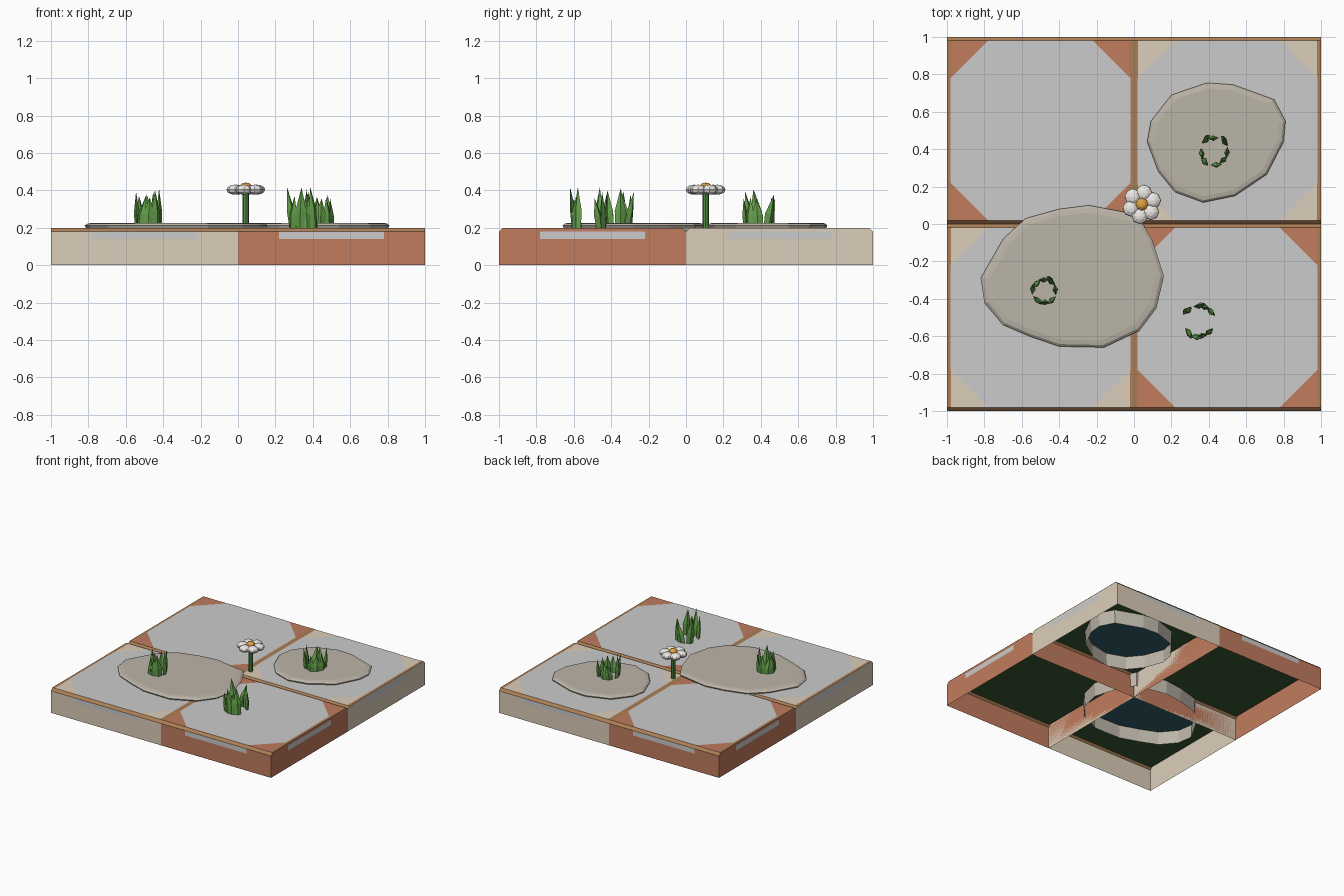
import bpy, bmesh, math, random
from mathutils import Vector

if "Cube" in bpy.data.objects:
    bpy.data.objects.remove(bpy.data.objects["Cube"])
random.seed(4)

def mat(name, c):
    m = bpy.data.materials.new(name)
    m.diffuse_color = (*c, 1)
    m.use_nodes = True
    m.node_tree.nodes["Principled BSDF"].inputs["Base Color"].default_value = m.diffuse_color
    return m

TERRA = mat("terracotta", (0.53, 0.20, 0.11))
CREAM = mat("cream", (0.72, 0.62, 0.49))
BROWN = mat("brown", (0.42, 0.21, 0.09))
PALE = mat("pale", (0.70, 0.70, 0.68))
STONE = mat("stone", (0.50, 0.46, 0.39))
GREEN = mat("turf_underside", (0.04, 0.10, 0.03))
TEAL = mat("stone_underside", (0.03, 0.12, 0.14))
LEAF = mat("leaf", (0.13, 0.36, 0.07))
STEM = mat("stem", (0.08, 0.26, 0.06))
WHITE = mat("petal_white", (0.85, 0.82, 0.78))
GOLD = mat("gold", (0.75, 0.36, 0.05))

def mesh(name, verts, faces, *mats):
    me = bpy.data.meshes.new(name)
    me.from_pydata(verts, [], faces)
    for m in mats:
        me.materials.append(m)
    ob = bpy.data.objects.new(name, me)
    bpy.context.collection.objects.link(ob)
    return ob

def sheet(name, pts, z, m):
    return mesh(name, [(x, y, z) for x, y in pts], [range(len(pts))], m)

# one open-bottomed tile with chamfered front and back edges
def tile(cx, cy, m):
    prof = [(-.5, 0), (-.5, .18), (-.48, .2), (.48, .2), (.5, .18), (.5, 0)]
    v = [(cx + s * .5, cy + y, z) for s in (-1, 1) for y, z in prof]
    f = [(i, i + 6, i + 7, i + 1) for i in range(5)] + [range(6), range(11, 5, -1)]
    ob = mesh("tile", v, f, m, BROWN)
    for i in (1, 3):
        ob.data.polygons[i].material_index = 1
    # pale octagonal top and green underside
    a, b = .48, .28
    octo = [(b, -a), (a, -b), (a, b), (b, a), (-b, a), (-a, b), (-a, -b), (-b, -a)]
    sheet("tile_top", [(cx + x, cy + y) for x, y in octo], .202, PALE)
    sheet("tile_underside", [(cx + x, cy + y) for x, y in
          ((-.49, -.48), (-.49, .48), (.49, .48), (.49, -.48))], .192, GREEN)
    # brown edging along the left and right borders
    for s in (-1, 1):
        xs = sorted((cx + s * .478, cx + s * .5))
        sheet("edge_strip", [(xs[0], cy - .48), (xs[1], cy - .48),
                             (xs[1], cy + .48), (xs[0], cy + .48)], .201, BROWN)

for cx in (-.5, .5):
    for cy in (-.5, .5):
        tile(cx, cy, CREAM if cx * cy > 0 else TERRA)

# pale panels hanging over the outer walls
for c in (-.5, .5):
    for s in (-1, 1):
        a, b, e = c - .28 * s, c + .28 * s, s * 1.001
        mesh("overhang_panel", [(-a, -e, .14), (-b, -e, .14), (-b, -e, .18), (-a, -e, .18)][::-1],
             [range(4)], PALE)
        mesh("overhang_panel", [(e, a, .14), (e, b, .14), (e, b, .18), (e, a, .18)],
             [range(4)], PALE)

# flat stone: bevelled top and a skirt sunk into the tile, open below
def stone(name, pts):
    n = len(pts)
    c = sum((Vector(p) for p in pts), Vector((0, 0))) / n
    v = []
    for k, z in ((.97, .08), (.985, .2), (1, .212), (.965, .223), (.9, .227)):
        v += [(*(c + (Vector(p) - c) * k), z) for p in pts]
    f = [(r * n + i, r * n + (i + 1) % n, (r + 1) * n + (i + 1) % n, (r + 1) * n + i)
         for r in range(4) for i in range(n)]
    ob = mesh(name, v, f + [range(4 * n, 5 * n)], STONE)
    sheet(name + "_underside", [c + (Vector(p) - c) * .96 for p in reversed(pts)], .188, TEAL)

stone("large_stone", [(-.82, -.29), (-.80, -.42), (-.70, -.54), (-.56, -.60), (-.40, -.655),
                      (-.16, -.66), (.03, -.57), (.12, -.45), (.16, -.28), (.10, -.09),
                      (.02, .05), (-.24, .10), (-.40, .08), (-.58, .03), (-.70, -.08)])
stone("small_stone", [(.07, .44), (.13, .28), (.22, .17), (.37, .115), (.54, .15), (.71, .265),
                      (.80, .44), (.81, .55), (.75, .665), (.53, .745), (.39, .755),
                      (.20, .69), (.09, .55)])

# tuft of pointed four-sided blades arranged in a ring
def tuft(cx, cy, angles, r):
    v, f = [], []
    for a in angles:
        a = math.radians(a + random.uniform(-8, 8))
        out, side = Vector((math.cos(a), math.sin(a), 0)), Vector((-math.sin(a), math.cos(a), 0))
        h = random.uniform(.15, .22)
        base = Vector((cx, cy, .195)) + out * r
        lean = side * random.uniform(-.03, .03) + out * random.uniform(-.01, .02)
        i = len(v)
        for t, w in ((0, .024), (.45, .03)):
            p = base + lean * t + Vector((0, 0, h * t))
            v += [p - side * w, p - out * w * .5, p + side * w, p + out * w * .5]
        v.append(base + lean * 1.3 + Vector((0, 0, h + .005)))
        for j in range(4):
            k = (j + 1) % 4
            f += [(i + j, i + k, i + 4 + k, i + 4 + j), (i + 4 + j, i + 4 + k, i + 8)]
    mesh("grass_tuft", v, f, LEAF)

tuft(.43, .39, range(0, 360, 45), .07)
tuft(-.48, -.36, range(0, 360, 45), .06)
tuft(.35, -.52, (40, 70, 100, 130, 230, 260, 285, 315), .08)

# daisy
def blob(name, loc, scale, m):
    bpy.ops.mesh.primitive_uv_sphere_add(segments=8, ring_count=6, radius=1, location=loc)
    ob = bpy.context.object
    ob.name, ob.scale = name, scale
    ob.data.materials.append(m)

fx, fy = .042, .105
bpy.ops.mesh.primitive_cylinder_add(vertices=8, radius=.017, depth=.2, location=(fx, fy, .295))
bpy.context.object.name = "flower_stem"
bpy.context.object.data.materials.append(STEM)
for i in range(6):
    a = math.radians(80 + 60 * i)
    blob("petal", (fx + .062 * math.cos(a), fy + .062 * math.sin(a), .404), (.045, .045, .027), WHITE)
blob("flower_centre", (fx, fy, .415), (.035, .035, .027), GOLD)
